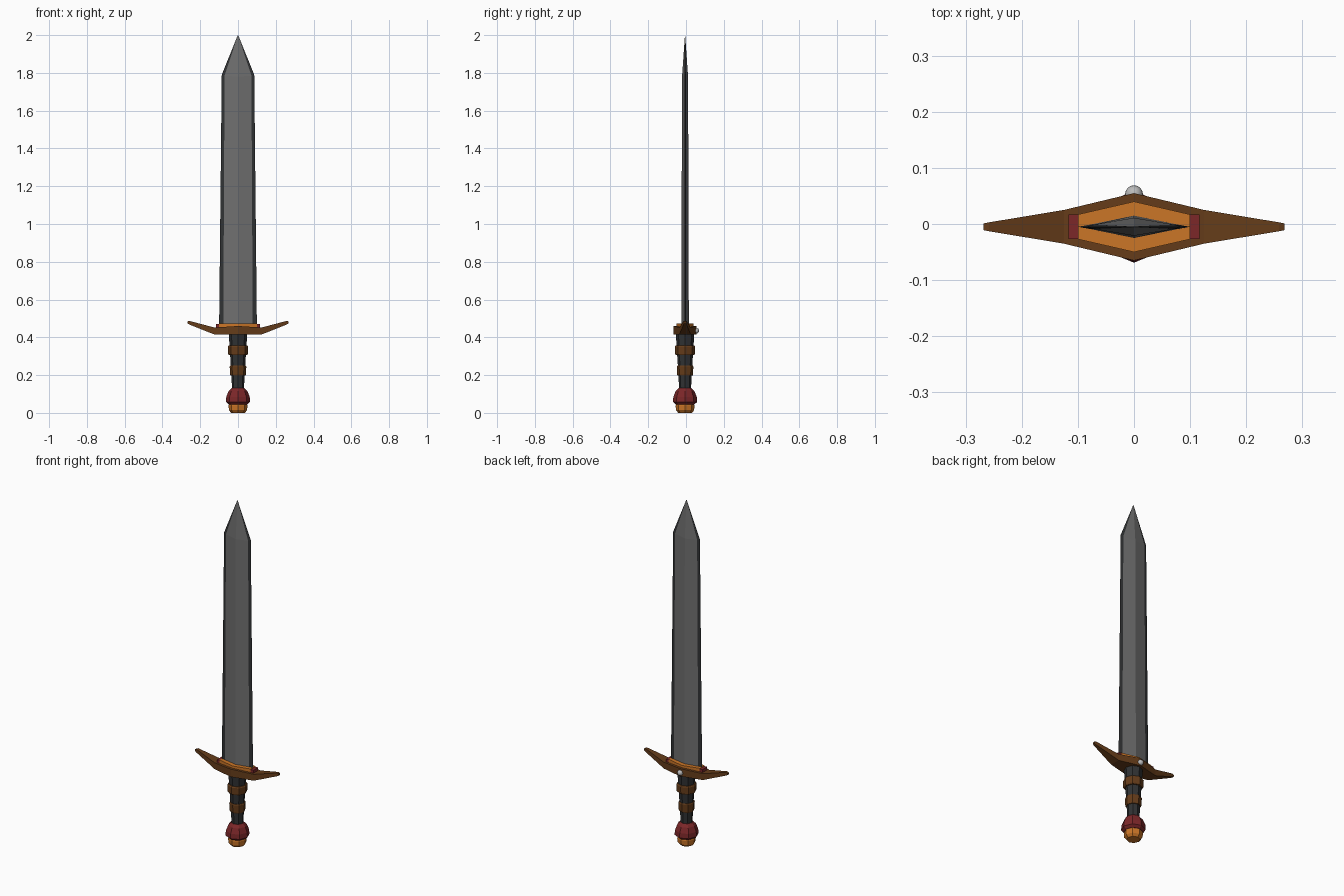
import bpy, bmesh, math

if "Cube" in bpy.data.objects:
    bpy.data.objects.remove(bpy.data.objects["Cube"])

CY = -0.005  # sword axis sits slightly forward of the side stud


def material(name, rgb):
    m = bpy.data.materials.new(name)
    m.diffuse_color = (*rgb, 1)
    m.use_nodes = True
    m.node_tree.nodes["Principled BSDF"].inputs["Base Color"].default_value = m.diffuse_color
    return m


STEEL = material("steel", (0.16, 0.16, 0.16))
DARK = material("dark_steel", (0.03, 0.032, 0.034))
BROWN = material("brown", (0.13, 0.045, 0.01))
ORANGE = material("orange", (0.60, 0.18, 0.02))
RED = material("red", (0.20, 0.02, 0.022))
SILVER = material("silver", (0.5, 0.5, 0.5))


def loft(name, rings, mats, face_mat=lambda i: 0):
    """Bridge equal-sized point rings and cap both ends."""
    bm = bmesh.new()
    vs = [[bm.verts.new(p) for p in r] for r in rings]
    n = len(rings[0])
    for a, b in zip(vs, vs[1:]):
        for i in range(n):
            j = (i + 1) % n
            bm.faces.new((a[i], a[j], b[j], b[i])).material_index = face_mat(i)
    bm.faces.new(vs[0][::-1])
    bm.faces.new(vs[-1])
    bmesh.ops.remove_doubles(bm, verts=bm.verts, dist=1e-5)
    bmesh.ops.recalc_face_normals(bm, faces=bm.faces)
    me = bpy.data.meshes.new(name)
    bm.to_mesh(me)
    bm.free()
    for m in mats:
        me.materials.append(m)
    ob = bpy.data.objects.new(name, me)
    ob.location.y = CY
    bpy.context.collection.objects.link(ob)
    return ob


def turned(name, profile, mat, sides=8):
    """Low-poly lathe from (radius, z) pairs."""
    angles = [2 * math.pi * i / sides for i in range(sides)]
    return loft(name, [[(r * math.cos(a), r * math.sin(a), z) for a in angles]
                       for r, z in profile], [mat])


def mirrored_bar(name, stations, mat):
    """Bar along x from (x, half depth, bottom z, top z) on the right half."""
    full = [(-x, d, b, t) for x, d, b, t in stations[:0:-1]] + stations
    return loft(name, [[(x, -d, b), (x, d, b), (x, d, t), (x, -d, t)]
                       for x, d, b, t in full], [mat])


# Blade: ridged diamond section with thin dark cutting edges
def blade_ring(outer, inner, edge, ridge, z, zi, zr):
    return [(outer, 0, z), (inner, edge, zi), (0, ridge, zr), (-inner, edge, zi),
            (-outer, 0, z), (-inner, -edge, zi), (0, -ridge, zr), (inner, -edge, zi)]


loft("blade", [blade_ring(0.100, 0.078, 0.004, 0.020, 0.45, 0.45, 0.45),
               blade_ring(0.086, 0.071, 0.004, 0.016, 1.79, 1.785, 1.78),
               blade_ring(0.001, 0.0006, 0.0003, 0.0006, 2.0, 2.0, 2.0)],
     [STEEL, DARK], lambda i: 1 if i in (0, 3, 4, 7) else 0)

# Crossguard with upswept arms
mirrored_bar("guard", [(0, 0.060, 0.415, 0.460), (0.125, 0.030, 0.415, 0.452),
                       (0.258, 0.008, 0.468, 0.487), (0.268, 0.006, 0.473, 0.484)], BROWN)
mirrored_bar("guard_inlay", [(0, 0.045, 0.44, 0.473), (0.100, 0.022, 0.44, 0.473)], ORANGE)
for side, s in (("left", -1), ("right", 1)):
    loft("guard_block_" + side,
         [[(s * x, -0.022, 0.44), (s * x, 0.022, 0.44),
           (s * x, 0.022, 0.470), (s * x, -0.022, 0.470)] for x in (0.098, 0.117)], [RED])

# Grip and its bands
turned("grip", [(0.031, 0.11), (0.035, 0.20), (0.042, 0.31), (0.049, 0.42)], DARK)
turned("upper_band", [(0.049, 0.307), (0.053, 0.313), (0.054, 0.350), (0.050, 0.356)], BROWN)
turned("lower_band", [(0.040, 0.197), (0.042, 0.202), (0.044, 0.245), (0.041, 0.250)], BROWN)

# Pommel and end cap
turned("pommel", [(0.050, 0.045), (0.064, 0.058), (0.062, 0.085),
                  (0.050, 0.115), (0.034, 0.131)], RED)
turned("pommel_cap", [(0.036, 0.0), (0.048, 0.014), (0.050, 0.038), (0.046, 0.05)], ORANGE)

# Round stud on the back of the guard
bpy.ops.mesh.primitive_uv_sphere_add(segments=16, ring_count=8, radius=0.016,
                                     location=(0, 0.053, 0.435))
stud = bpy.context.object
stud.name = "guard_stud"
stud.data.materials.append(SILVER)
bpy.ops.object.shade_smooth_by_angle()
